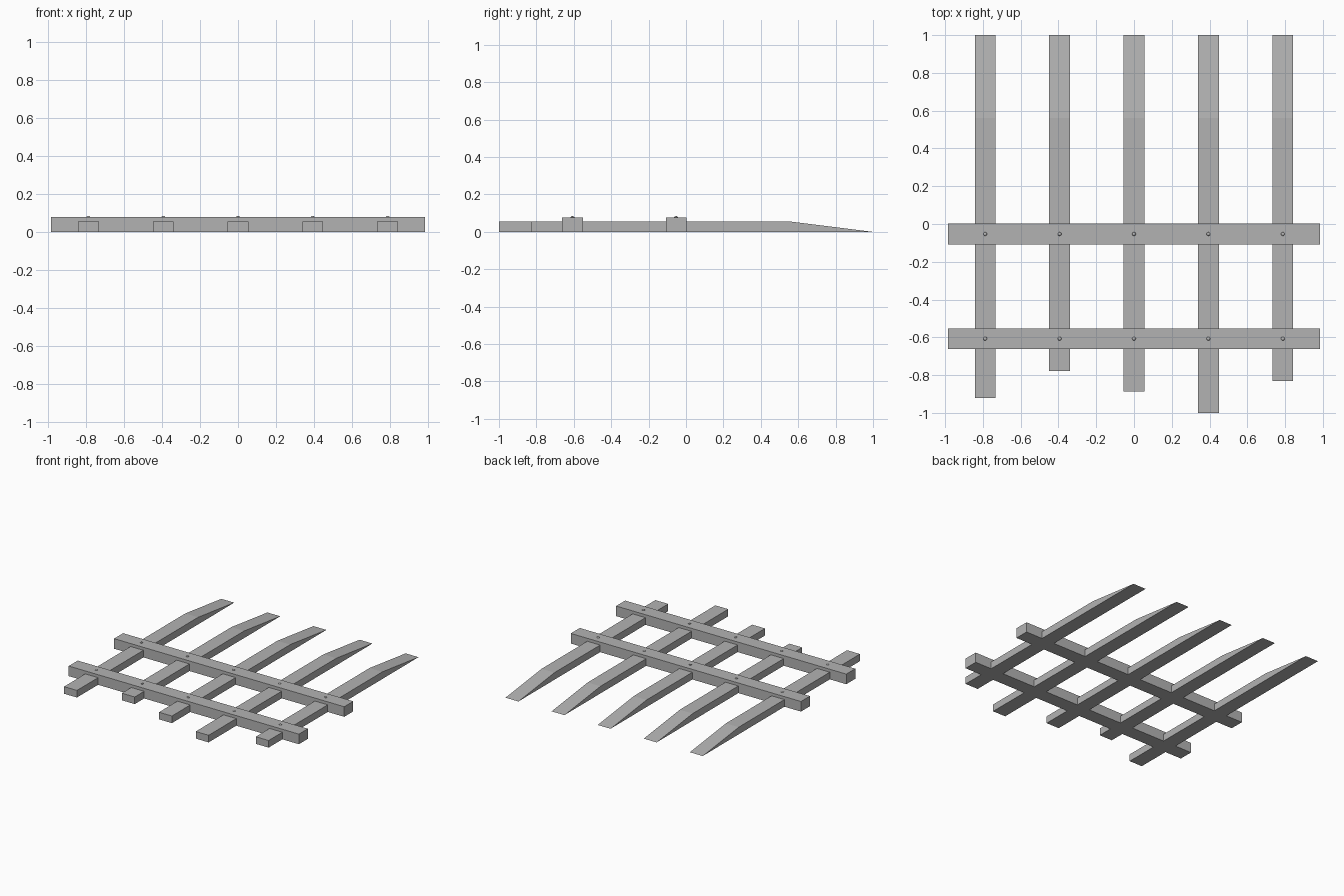
import bpy, bmesh
from mathutils import Matrix

old = bpy.data.objects.get("Cube")
if old:
    bpy.data.objects.remove(old, do_unlink=True)

grey = bpy.data.materials.new("plain grey")
grey.use_nodes = True
colour = (0.45, 0.45, 0.45, 1)
grey.diffuse_color = colour
grey.node_tree.nodes["Principled BSDF"].inputs["Base Color"].default_value = colour


def add_object(name, bm):
    bmesh.ops.recalc_face_normals(bm, faces=bm.faces)
    mesh = bpy.data.meshes.new(name)
    bm.to_mesh(mesh)
    bm.free()
    mesh.materials.append(grey)
    obj = bpy.data.objects.new(name, mesh)
    bpy.context.collection.objects.link(obj)
    return obj


def bar(name, profile, x, width):
    """Extrude a (y, z) side profile along x, centred on x."""
    bm = bmesh.new()
    face = bm.faces.new([bm.verts.new((x - width / 2, y, z)) for y, z in profile])
    side = bmesh.ops.extrude_face_region(bm, geom=[face])["geom"]
    verts = [v for v in side if isinstance(v, bmesh.types.BMVert)]
    bmesh.ops.translate(bm, verts=verts, vec=(width, 0, 0))
    return add_object(name, bm)


def nail(name, x, y, z):
    """Low domed nail head, half sunk into the rail."""
    bm = bmesh.new()
    place = Matrix.Translation((x, y, z)) @ Matrix.Diagonal((1, 1, 0.6, 1))
    bmesh.ops.create_uvsphere(bm, u_segments=12, v_segments=8, radius=0.01, matrix=place)
    obj = add_object(name, bm)
    obj.data.shade_smooth()


TIMBER = 0.11
TINE_TOP = 0.055
RAIL_TOP = 0.078
SPACING = 0.394
rails = {"rear_rail": -0.053, "front_rail": -0.607}

# Long tines with uneven butt ends and wedge-shaped tips
for i, butt in enumerate((-0.92, -0.777, -0.886, -1.0, -0.83)):
    x = (i - 2) * SPACING
    profile = [(butt, 0), (1, 0), (0.56, TINE_TOP), (butt, TINE_TOP)]
    bar(f"tine_{i + 1}", profile, x, TIMBER)
    for rail, y in rails.items():
        nail(f"{rail}_nail_{i + 1}", x, y, RAIL_TOP)

# Cross rails
for rail, y in rails.items():
    a, b = y - TIMBER / 2, y + TIMBER / 2
    bar(rail, [(a, 0), (b, 0), (b, RAIL_TOP), (a, RAIL_TOP)], 0, 1.968)
